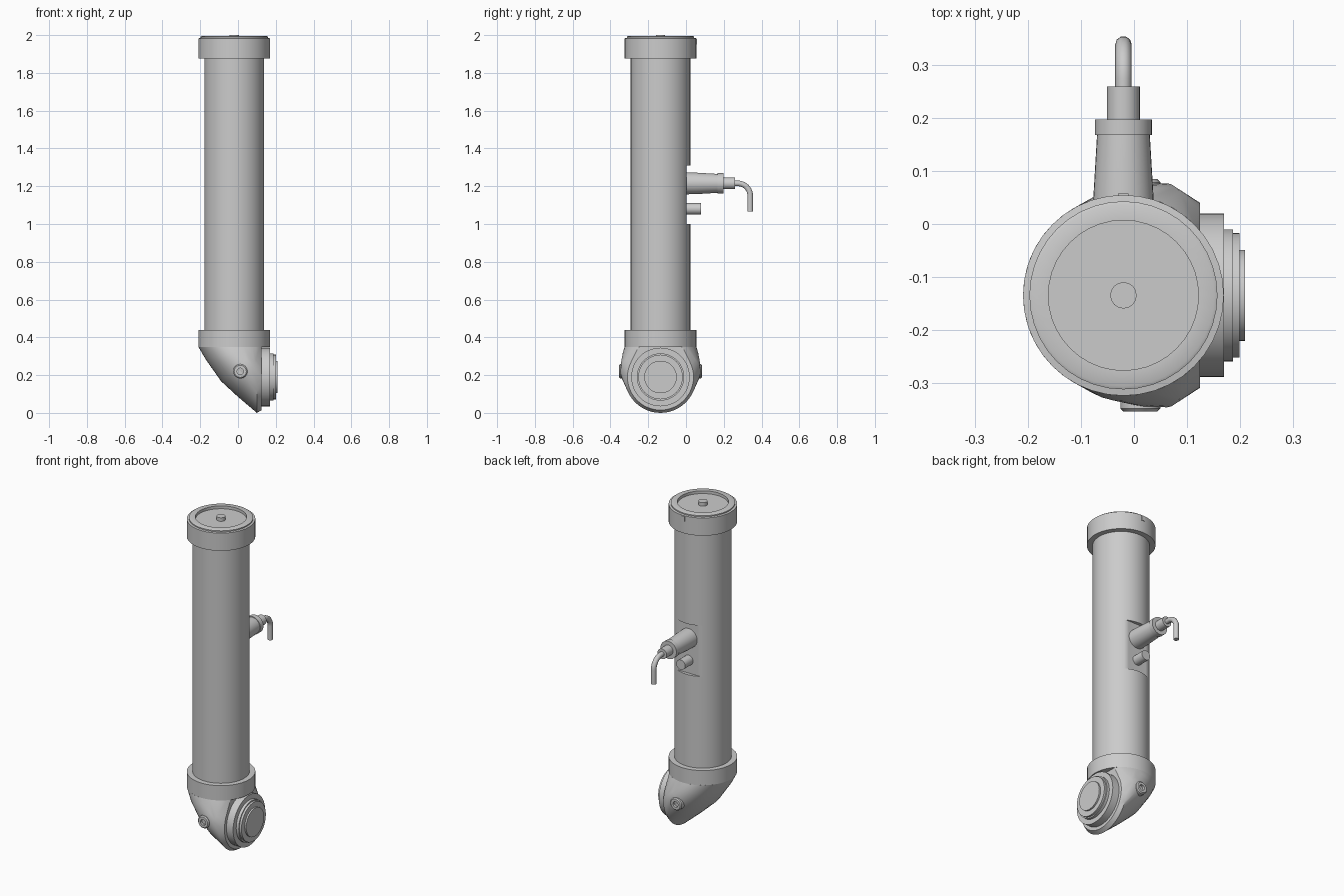
import bpy, bmesh, math
from mathutils import Vector

cube = bpy.data.objects.get("Cube")
if cube:
    bpy.data.objects.remove(cube, do_unlink=True)

grey = bpy.data.materials.new("plain_grey")
grey.use_nodes = True
COLOUR = (0.6, 0.6, 0.6, 1)
grey.diffuse_color = COLOUR
grey.node_tree.nodes["Principled BSDF"].inputs["Base Color"].default_value = COLOUR

CX, CY = -0.02, -0.135        # axis of the tube
HUB_Z = 0.19                  # axis of the side flange
PORT_Z = 1.215                # axis of the rear connector


def finish(name, bm, smooth=True):
    bmesh.ops.recalc_face_normals(bm, faces=bm.faces)
    mesh = bpy.data.meshes.new(name)
    bm.to_mesh(mesh)
    bm.free()
    obj = bpy.data.objects.new(name, mesh)
    bpy.context.collection.objects.link(obj)
    mesh.materials.append(grey)
    if smooth:
        bpy.ops.object.select_all(action="DESELECT")
        obj.select_set(True)
        bpy.context.view_layer.objects.active = obj
        bpy.ops.object.shade_smooth_by_angle(angle=math.radians(30))
    return obj


def lathe(name, profile, origin=(CX, CY, 0), axis=(0, 0, 1), sides=40, max_y=None):
    """Turn (radius, height) points round an axis and cap both ends."""
    turn = Vector((0, 0, 1)).rotation_difference(Vector(axis))
    bm = bmesh.new()
    rings = []
    for r, h in profile:
        ring = []
        for i in range(sides):
            a = math.tau * i / sides
            p = turn @ Vector((r * math.cos(a), r * math.sin(a), h)) + Vector(origin)
            if max_y is not None:
                p.y = min(p.y, max_y)
            ring.append(bm.verts.new(p))
        rings.append(ring)
    for low, high in zip(rings, rings[1:]):
        for i in range(sides):
            j = (i + 1) % sides
            bm.faces.new((low[i], low[j], high[j], high[i]))
    bm.faces.new(rings[0])
    bm.faces.new(rings[-1])
    return finish(name, bm)


# Main tube, with a flat milled into the back of its middle section
TUBE = 0.158
lathe("tube_lower", [(TUBE, 0.4), (TUBE, 1.0)], sides=64)
lathe("tube_flat_section", [(TUBE, 1.0), (TUBE, 1.31)], sides=64, max_y=0.003)
lathe("tube_upper", [(TUBE, 1.31), (TUBE, 1.9)], sides=64)

# End collars, the top one with a stepped lid and recessed centre
lathe("top_collar", [(0.19, 1.875), (0.19, 1.983), (0.178, 1.985), (0.178, 1.992),
                     (0.172, 1.995), (0.142, 1.995), (0.142, 1.978)])
lathe("top_knob", [(0.025, 1.97), (0.025, 2.0)], sides=16)
lathe("bottom_collar", [(0.19, 0.35), (0.19, 0.44)])

# Small alignment key on the back of the top collar
bm = bmesh.new()
bmesh.ops.create_cube(bm, size=1)
for v in bm.verts:
    v.co = Vector((CX + v.co.x * 0.02, 0.051 + v.co.y * 0.014, 1.965 + v.co.z * 0.03))
finish("alignment_key", bm, smooth=False)

# Elbow housing: a hull round sections swung from the collar to the flange
FACE_X, TOP_Z = 0.125, 0.35
STEPS = 48
bm = bmesh.new()


def add_section(centre, along, across):
    for i in range(STEPS):
        a = math.tau * i / STEPS
        c, s = math.cos(a), math.sin(a)
        x = centre[0] + along[0] * c
        z = centre[1] + along[1] * c
        bm.verts.new((min(x, FACE_X), CY + across * s, min(z, TOP_Z)))


add_section((CX, TOP_Z), (0.19, 0), 0.19)
add_section((0.1, HUB_Z), (0, 0.19), 0.19)
add_section((FACE_X, HUB_Z), (0, 0.175), 0.175)
for x, z, width in ((-0.17, 0.282, 0.2), (-0.09, 0.168, 0.21), (0.0, 0.085, 0.212)):
    mid = ((x + FACE_X) / 2, (z + TOP_Z) / 2)
    add_section(mid, (mid[0] - x, mid[1] - z), width)
bmesh.ops.remove_doubles(bm, verts=bm.verts, dist=0.0005)
hull = bmesh.ops.convex_hull(bm, input=bm.verts)
unused = [g for g in hull["geom_interior"] if isinstance(g, bmesh.types.BMVert)]
bmesh.ops.delete(bm, geom=unused, context="VERTS")
bmesh.ops.dissolve_limit(bm, angle_limit=math.radians(2), verts=bm.verts, edges=bm.edges)
finish("elbow_housing", bm)

# Stepped joint flange on the left side
lathe("joint_flange", [(0.155, 0.11), (0.155, 0.17), (0.125, 0.17), (0.125, 0.187),
                       (0.118, 0.187), (0.118, 0.2), (0.086, 0.2), (0.086, 0.21)],
      origin=(0, CY, HUB_Z), axis=(1, 0, 0), sides=48)

# Bolt bosses on the front and back of the elbow
for name, side in (("front_boss", -1), ("back_boss", 1)):
    lathe(name, [(0.038, 0.15), (0.038, 0.214), (0.032, 0.22), (0.017, 0.22), (0.017, 0.205)],
          origin=(0.012, CY, 0.22), axis=(0, side, 0), sides=24)

# Rear connector: tapered body, lip and neck
lathe("connector", [(0.058, -0.02), (0.057, 0.05), (0.05, 0.168), (0.054, 0.168),
                    (0.054, 0.198), (0.031, 0.198), (0.031, 0.26)],
      origin=(CX, 0, PORT_Z), axis=(0, 1, 0), sides=32)
lathe("rear_peg", [(0.03, -0.02), (0.03, 0.08)], origin=(CX, 0, 1.08), axis=(0, 1, 0), sides=24)

# Cable bending down from the connector
BEND = 0.065
path = [(0.25, PORT_Z)]
for i in range(11):
    a = math.pi / 2 * i / 10
    path.append((0.275 + BEND * math.sin(a), PORT_Z - BEND + BEND * math.cos(a)))
path.append((0.34, 1.065))
curve = bpy.data.curves.new("cable", "CURVE")
curve.dimensions = "3D"
curve.bevel_depth = 0.0155
curve.bevel_resolution = 3
curve.use_fill_caps = True
spline = curve.splines.new("POLY")
spline.points.add(len(path) - 1)
for point, (y, z) in zip(spline.points, path):
    point.co = (CX, y, z, 1)
spline.use_smooth = True
curve.materials.append(grey)
bpy.context.collection.objects.link(bpy.data.objects.new("cable", curve))
